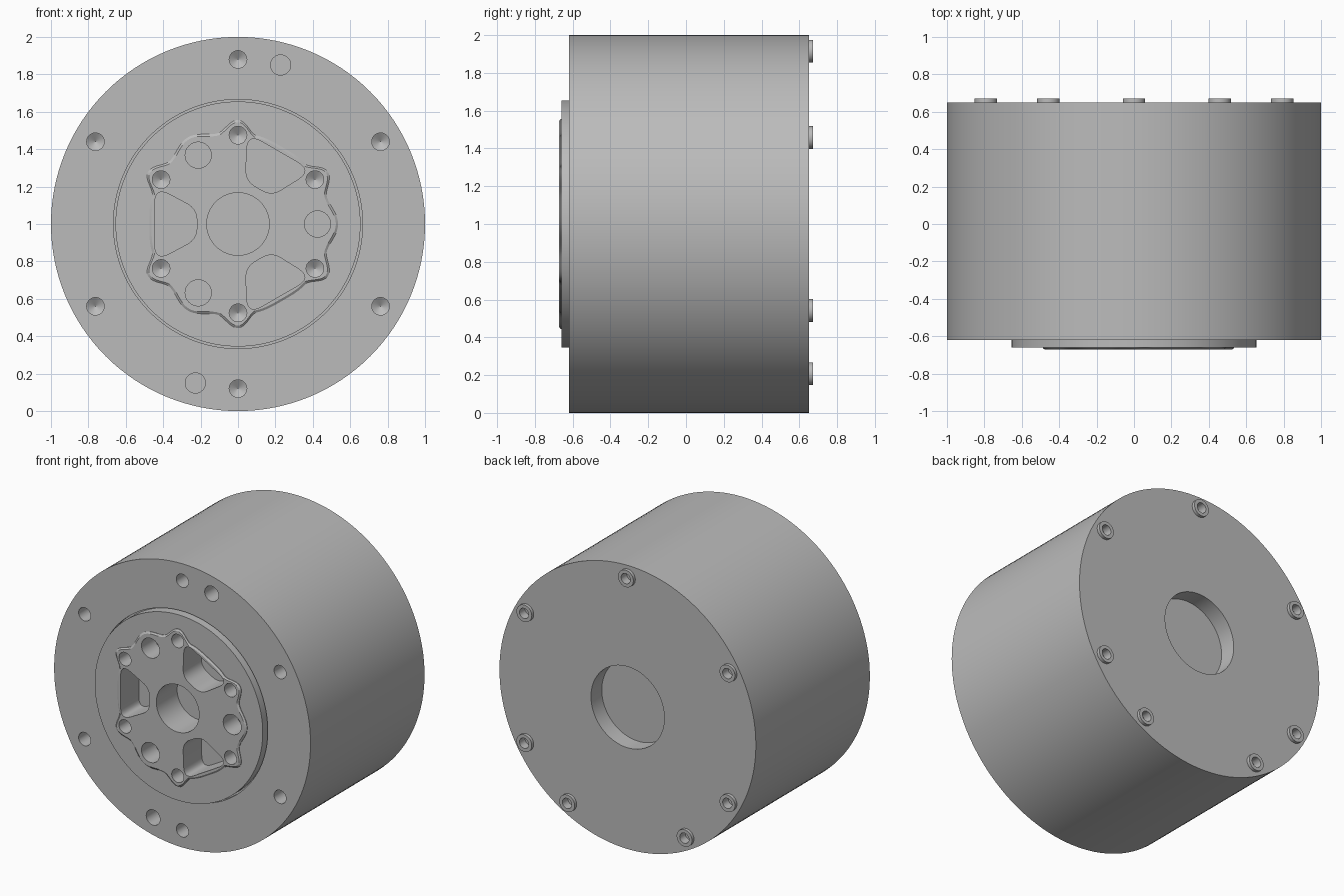
import bpy, bmesh
from math import sin, cos, pi, radians, degrees
from mathutils import Vector

if "Cube" in bpy.data.objects:
    bpy.data.objects.remove(bpy.data.objects["Cube"], do_unlink=True)

grey = bpy.data.materials.new("machined grey")
grey.use_nodes = True
grey.diffuse_color = (0.5, 0.5, 0.5, 1)
grey.node_tree.nodes["Principled BSDF"].inputs["Base Color"].default_value = (0.5, 0.5, 0.5, 1)

FRONT, BACK, DISC, PLATE = -0.62, 0.65, -0.66, -0.672


def circle(r, cx=0, cz=0, n=32):
    return [(cx + r * cos(2 * pi * i / n), cz + r * sin(2 * pi * i / n)) for i in range(n)]


def polar(r, deg):
    return r * cos(radians(deg)), r * sin(radians(deg))


def loft(bm, sections):
    """Skin matching (outline, y) sections and cap both ends."""
    rings = [[bm.verts.new((x, y, z + 1)) for x, z in pts] for pts, y in sections]
    for a, b in zip(rings, rings[1:]):
        for i in range(len(a)):
            j = (i + 1) % len(a)
            bm.faces.new((a[i], a[j], b[j], b[i]))
    bm.faces.new(rings[0])
    bm.faces.new(rings[-1])


def finish(bm, name):
    bmesh.ops.recalc_face_normals(bm, faces=bm.faces[:])
    mesh = bpy.data.meshes.new(name)
    bm.to_mesh(mesh)
    bm.free()
    mesh.materials.append(grey)
    ob = bpy.data.objects.new(name, mesh)
    bpy.context.collection.objects.link(ob)
    return ob


def activate(ob):
    bpy.ops.object.select_all(action='DESELECT')
    ob.select_set(True)
    bpy.context.view_layer.objects.active = ob


def rounded(corners, cuts, steps=8):
    """Polygon with each corner replaced by a quadratic curve."""
    out = []
    for i, c in enumerate(corners):
        c = Vector(c)
        ends = [Vector(corners[k % len(corners)]) for k in (i - 1, i + 1)]
        a, b = [c + (e - c).normalized() * cuts[i] for e in ends]
        for s in range(steps + 1):
            t = s / steps
            out.append(a * (1 - t) ** 2 + c * 2 * t * (1 - t) + b * t * t)
    return out


def wavy(offset, n=360):
    """Lobed outline, repeated every 120 degrees and mirrored."""
    keys = [(0, 0.535), (17, 0.497), (30, 0.556), (42, 0.483), (60, 0.474)]
    pts = []
    for i in range(n):
        deg = 360 * i / n
        a = deg % 120
        a = min(a, 120 - a)
        for (a0, r0), (a1, r1) in zip(keys, keys[1:]):
            if a0 <= a <= a1:
                t = (1 - cos(pi * (a - a0) / (a1 - a0))) / 2
                r = r0 + (r1 - r0) * t
        pts.append(polar(r + offset, deg))
    return pts


# Housing with raised front disc, thin groove and rear bore
bm = bmesh.new()
profile = [(0.655, DISC), (0.655, -0.59), (0.666, -0.59), (0.666, FRONT), (1, FRONT),
           (1, BACK), (0.286, BACK), (0.286, 0.53)]
loft(bm, [(circle(r, n=128), y) for r, y in profile])
housing = finish(bm, "housing")

# Lobed output plate with a chamfered rim
bm = bmesh.new()
loft(bm, [(wavy(0), -0.65), (wavy(0), PLATE + 0.008), (wavy(-0.012), PLATE)])
plate = finish(bm, "output_plate")

# Cutter: all holes and pockets
bm = bmesh.new()
loft(bm, [(circle(0.167, n=64), -0.8), (circle(0.167, n=64), -0.44)])
for k in range(6):
    for radius, face in ((0.88, FRONT), (0.475, PLATE)):
        x, z = polar(radius, 30 + 60 * k)
        loft(bm, [(circle(0.047, x, z), -0.8), (circle(0.047, x, z), face + 0.12),
                  (circle(0.001, x, z), face + 0.15)])
for x, z in ((0.228, 0.85), (-0.228, -0.85)):
    loft(bm, [(circle(0.054, x, z), -0.8), (circle(0.054, x, z), FRONT + 0.12)])
pocket = rounded([(0.445, -0.2), (0.445, 0.2), (0.22, 0.08), (0.22, -0.08)],
                 [0.09, 0.09, 0.06, 0.06])
for k in range(3):
    x, z = polar(0.425, 120 * k)
    loft(bm, [(circle(0.07, x, z), -0.8), (circle(0.07, x, z), -0.52)])
    c, s = polar(1, 60 + 120 * k)
    turned = [(p.x * c - p.y * s, p.x * s + p.y * c) for p in pocket]
    loft(bm, [(turned, -0.8), (turned, -0.47)])
screw_spots = [polar(0.915, a) for a in (30, 90, 150, 210, 240, 300, 330)]
for x, z in screw_spots:
    loft(bm, [(circle(0.058, x, z), 0.6), (circle(0.058, x, z), 0.8)])
cutter = finish(bm, "hole_cutter")
cutter.hide_render = True

# Rear screw heads with sockets
bm = bmesh.new()
for x, z in screw_spots:
    loft(bm, [(circle(r, x, z), y) for r, y in
              ((0.06, 0.59), (0.06, 0.672), (0.036, 0.672), (0.036, 0.61))])
screws = finish(bm, "rear_screws")

# Cut the holes and smooth the round walls
for ob in (housing, plate):
    mod = ob.modifiers.new("holes", 'BOOLEAN')
    mod.operation = 'DIFFERENCE'
    mod.solver = 'EXACT'
    mod.object = cutter
    activate(ob)
    bpy.ops.object.modifier_apply(modifier=mod.name)
bpy.data.objects.remove(cutter, do_unlink=True)
for ob in (housing, plate, screws):
    activate(ob)
    bpy.ops.object.shade_smooth_by_angle(angle=radians(25))
